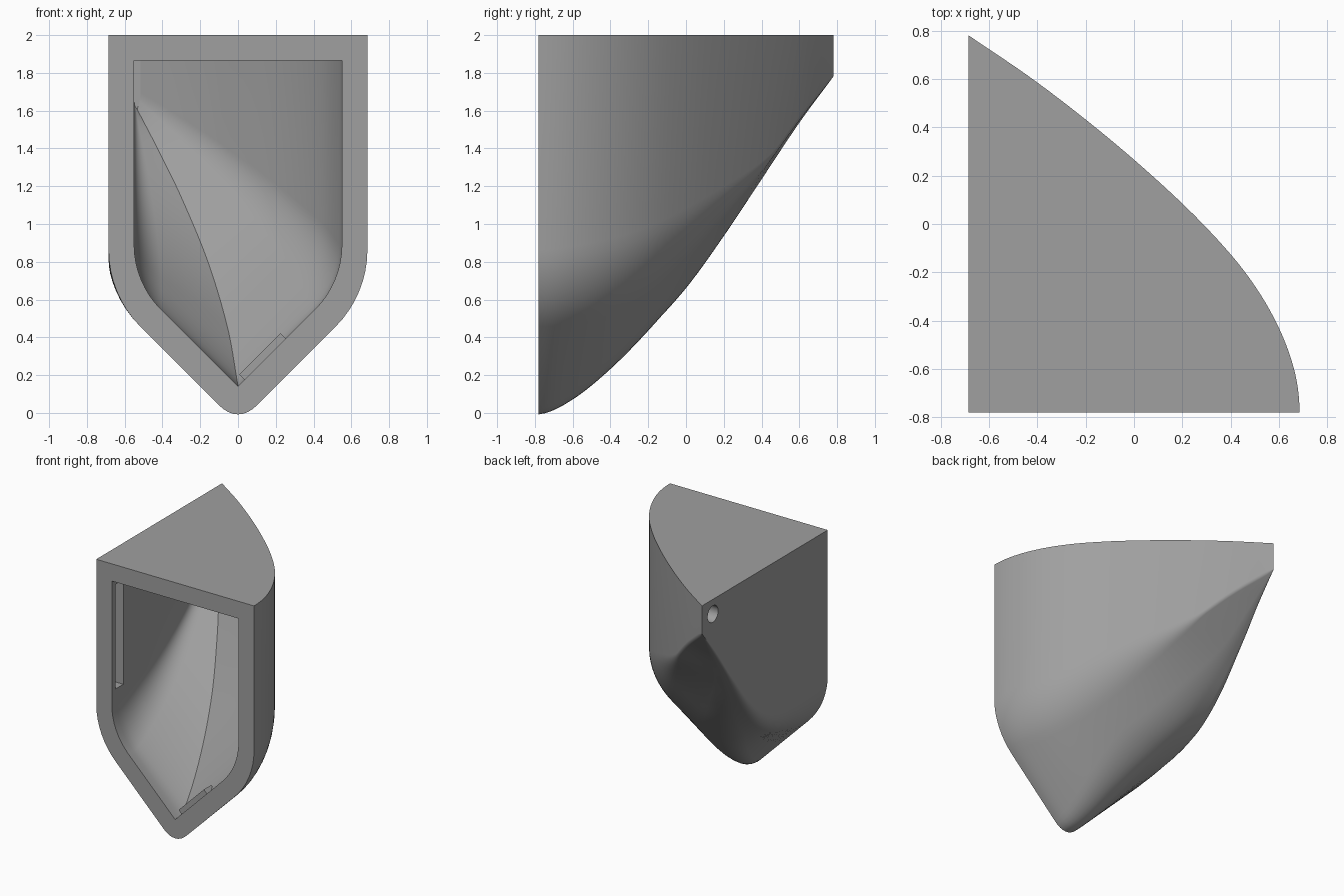
import bpy, bmesh, math
from mathutils import Vector

if "Cube" in bpy.data.objects:
    bpy.data.objects.remove(bpy.data.objects["Cube"])

grey = bpy.data.materials.new("plain grey")
grey.diffuse_color = (0.35, 0.35, 0.35, 1)
grey.use_nodes = True
grey.node_tree.nodes["Principled BSDF"].inputs["Base Color"].default_value = grey.diffuse_color


def interp(keys, values, y):
    """Smooth curve through the keyed values, level at its first key."""
    n = len(keys)
    i = max(j for j in range(n - 1) if y >= keys[j] - 1e-6 or j == 0)

    def slope(j):
        if j == 0:
            return 0
        b = min(j + 1, n - 1)
        return (values[b] - values[j - 1]) / (keys[b] - keys[j - 1])
    h = keys[i + 1] - keys[i]
    t = (y - keys[i]) / h
    return ((2*t**3 - 3*t**2 + 1) * values[i] + (t**3 - 2*t**2 + t) * h * slope(i)
            + (3*t**2 - 2*t**3) * values[i + 1] + (t**3 - t**2) * h * slope(i + 1))


def rounded(points, cuts, steps=8):
    """Closed outline; a corner with a cut length above zero is rounded."""
    out = []
    for i, (p, cut) in enumerate(zip(points, cuts)):
        p, a, b = Vector(p), Vector(points[i - 1]), Vector(points[(i + 1) % len(points)])
        if cut == 0:
            out.append(p)
            continue
        da, db = a - p, b - p
        c = min(cut, da.length * 0.45, db.length * 0.45)
        s, e = p + da.normalized() * c, p + db.normalized() * c
        w = 0.9  # weight that makes the curve close to an arc
        for k in range(steps + 1):
            t = k / steps
            q0, q1, q2 = (1 - t)**2, 2 * t * (1 - t) * w, t * t
            out.append((s * q0 + p * q1 + e * q2) / (q0 + q1 + q2))
    return out


def add(name, bm):
    bmesh.ops.recalc_face_normals(bm, faces=bm.faces)
    me = bpy.data.meshes.new(name)
    bm.to_mesh(me)
    bm.free()
    me.materials.append(grey)
    ob = bpy.data.objects.new(name, me)
    bpy.context.collection.objects.link(ob)
    return ob


def loft(name, section, ys):
    bm = bmesh.new()
    rows = [[bm.verts.new((p.x, y, p.y)) for p in section(y)] for y in ys]
    n = len(rows[0])
    for a, b in zip(rows, rows[1:]):
        for i in range(n):
            j = (i + 1) % n
            bm.faces.new((a[i], a[j], b[j], b[i]))
    bm.faces.new(rows[0])
    bm.faces.new(rows[-1])
    return add(name, bm)


def box(name, center, size, turn=0):
    bm = bmesh.new()
    bmesh.ops.create_cube(bm, size=1)
    bmesh.ops.scale(bm, vec=size, verts=bm.verts)
    ob = add(name, bm)
    ob.location = center
    ob.rotation_euler.y = turn
    return ob


def cut(target, cutter):
    m = target.modifiers.new(cutter.name, 'BOOLEAN')
    m.operation = 'DIFFERENCE'
    m.solver = 'EXACT'
    m.object = cutter
    bpy.context.view_layer.objects.active = target
    bpy.ops.object.modifier_apply(modifier=m.name)
    bpy.data.objects.remove(cutter)


# Outer body: shield outline in front, narrowing to a short upright edge at back left
K = [-.78, -.6, -.4, -.2, 0, .2, .4, .6, .78]
RIGHT = [.685, .662, .585, .46, .285, .075, -.16, -.42, -.684]
KEEL_X = [0, -.04, -.09, -.17, -.29, -.43, -.57, -.64, -.6845]
KEEL_Z = [-.06, .005, .16, .37, .62, .92, 1.232, 1.535, 1.78]
SHOULDER = [.625, .635, .67, .75, .89, 1.07, 1.28, 1.55, 1.782]
LEFT_Z = [.625, .63, .645, .68, .78, .98, 1.26, 1.545, 1.781]


def outer(y):
    f = lambda v: interp(K, v, y)
    u = min(1, (y + .78) / 1.25)
    soft = .215 * (1 - u) + .02
    bulge = .1 * math.sin(math.pi * u)
    pts = [(-.685, 2), (-.685, f(LEFT_Z)), (f(KEEL_X), f(KEEL_Z)),
           (f(RIGHT), f(SHOULDER)), (f(RIGHT), 2)]
    return rounded(pts, [0, soft, .14 + bulge, soft + bulge, 0])


body = loft("shell_body", outer, [-.78 + 1.56 * i / 48 for i in range(49)])

# Hollow: a similar outline, shrinking toward its upper left corner
KI = [-.78, -.66, -.4, -.1, .17, .35, .52]
WIDE = [1, .99, .9, .71, .455, .25, .03]
TALL = [1, .98, .82, .617, .42, .285, .15]
RISE_L = [1, .95, .8, .6, .42, .35, .3]
RISE_R = [1, .97, .88, .78, .75, .75, .75]


def inner(y):
    y = max(y, -.78)
    f = lambda v: interp(KI, v, y)
    s, t = f(WIDE), f(TALL)
    base = rounded([(-.55, 1.865), (-.55, .14 + .55 * f(RISE_L)), (0, .14),
                    (.55, .14 + .55 * f(RISE_R)), (.55, 1.865)], [0, .2, 0, .2, 0])
    return [Vector((-.55 + (p.x + .55) * s, 1.865 + (p.y - 1.865) * t)) for p in base]


cut(body, loft("hollow_cutter", inner, [-.82] + [-.78 + 1.3 * i / 40 for i in range(41)]))

# Upright slot in the left inner wall
cut(body, box("slot_cutter", (-.55, -.685, 1.41), (.18, .095, .82)))

# Round hole near the back of the left wall
bm = bmesh.new()
bmesh.ops.create_cone(bm, cap_ends=True, segments=32, radius1=.065, radius2=.065, depth=.2)
hole = add("hole_cutter", bm)
hole.rotation_euler.y = math.pi / 2
hole.location = (-.685, .645, 1.885)
cut(body, hole)

bpy.context.view_layer.objects.active = body
body.select_set(True)
bpy.ops.object.shade_smooth_by_angle(angle=math.radians(28))

# Small tab on the lower right inner wall
box("lower_tab", (.133, -.70, .295), (.31, .09, .05), -math.radians(45))
